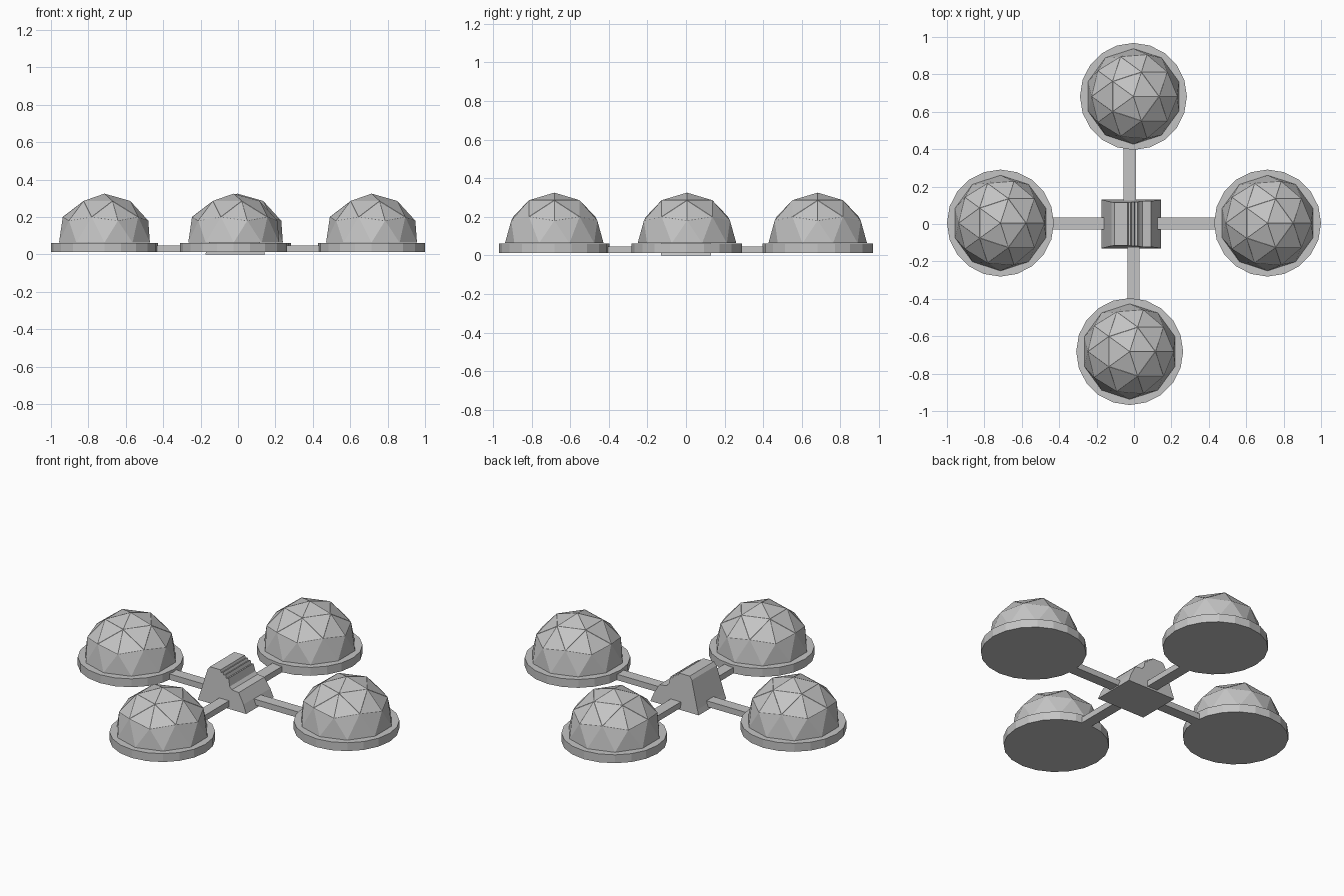
import bpy, bmesh, math
from mathutils import Vector

if "Cube" in bpy.data.objects:
    bpy.data.objects.remove(bpy.data.objects["Cube"])

grey = bpy.data.materials.new("plain_grey")
grey.diffuse_color = (0.55, 0.55, 0.55, 1)
grey.use_nodes = True
grey.node_tree.nodes["Principled BSDF"].inputs["Base Color"].default_value = grey.diffuse_color


def finish(bm, name, loc=(0, 0, 0)):
    bmesh.ops.recalc_face_normals(bm, faces=bm.faces)
    mesh = bpy.data.meshes.new(name)
    bm.to_mesh(mesh)
    bm.free()
    mesh.materials.append(grey)
    ob = bpy.data.objects.new(name, mesh)
    ob.location = loc
    bpy.context.collection.objects.link(ob)
    return ob


def box(name, x0, x1, y0, y1, z0, z1):
    bm = bmesh.new()
    bmesh.ops.create_cube(bm, size=1)
    for v in bm.verts:
        v.co = Vector(((x0 + x1) / 2 + v.co.x * (x1 - x0),
                       (y0 + y1) / 2 + v.co.y * (y1 - y0),
                       (z0 + z1) / 2 + v.co.z * (z1 - z0)))
    return finish(bm, name)


# geodesic half sphere with fine seams between the upper panels
def dome(name, x, y):
    bm = bmesh.new()
    bmesh.ops.create_icosphere(bm, subdivisions=2, radius=0.262)
    low = [v for v in bm.verts if v.co.z < -0.01]
    bmesh.ops.delete(bm, geom=low, context='VERTS')
    for v in bm.verts:
        if v.co.z < 0.01:
            v.co.x *= 0.975
            v.co.y *= 0.975
    bmesh.ops.recalc_face_normals(bm, faces=bm.faces)
    upper = [f for f in bm.faces if min(v.co.z for v in f.verts) > 0.08]
    bmesh.ops.inset_individual(bm, faces=upper, thickness=0.003, depth=-0.001)
    finish(bm, name, (x, y, 0.063))


# round base under each dome: floor, wall and a flange that stops under the dome
def base(name, x, y):
    bm = bmesh.new()
    rings = [[bm.verts.new((r * math.cos(i * math.tau / 20), r * math.sin(i * math.tau / 20), z))
              for i in range(20)] for r, z in ((0.286, 0.012), (0.286, 0.062), (0.24, 0.062))]
    bm.faces.new(rings[0])
    for a, b in zip(rings, rings[1:]):
        for i in range(20):
            j = (i + 1) % 20
            bm.faces.new((a[i], a[j], b[j], b[i]))
    finish(bm, name, (x, y, 0))


for side, x, y in (("left", -0.714, 0.005), ("right", 0.714, 0.005),
                   ("back", -0.003, 0.682), ("front", -0.023, -0.682)):
    dome(side + "_dome", x, y)
    base(side + "_base", x, y)

# connecting walkways
box("left_walkway", -0.44, -0.1, -0.03, 0.035, 0.012, 0.047)
box("right_walkway", 0.1, 0.44, -0.03, 0.035, 0.012, 0.047)
box("back_walkway", -0.055, 0.012, 0.11, 0.41, 0.012, 0.047)
box("front_walkway", -0.035, 0.03, -0.41, -0.11, 0.012, 0.047)

# central hub: stepped profile in x-z, tapering inwards with height
profile = [(-0.175, 0), (-0.165, 0.03), (-0.12, 0.19), (-0.105, 0.21), (-0.035, 0.21),
           (-0.03, 0.195), (-0.018, 0.2), (-0.012, 0.185), (0.0, 0.19), (0.006, 0.17),
           (0.02, 0.175), (0.03, 0.13), (0.045, 0.115), (0.09, 0.11), (0.125, 0.05),
           (0.145, 0)]
bm = bmesh.new()
rows = [[bm.verts.new((x, s * (0.13 - 0.07 * z), z)) for x, z in profile]
        for s in (-1, 1)]
for r in rows:
    bm.faces.new(r)
n = len(profile)
for i in range(n):
    j = (i + 1) % n
    bm.faces.new((rows[0][i], rows[0][j], rows[1][j], rows[1][i]))
finish(bm, "central_hub")
